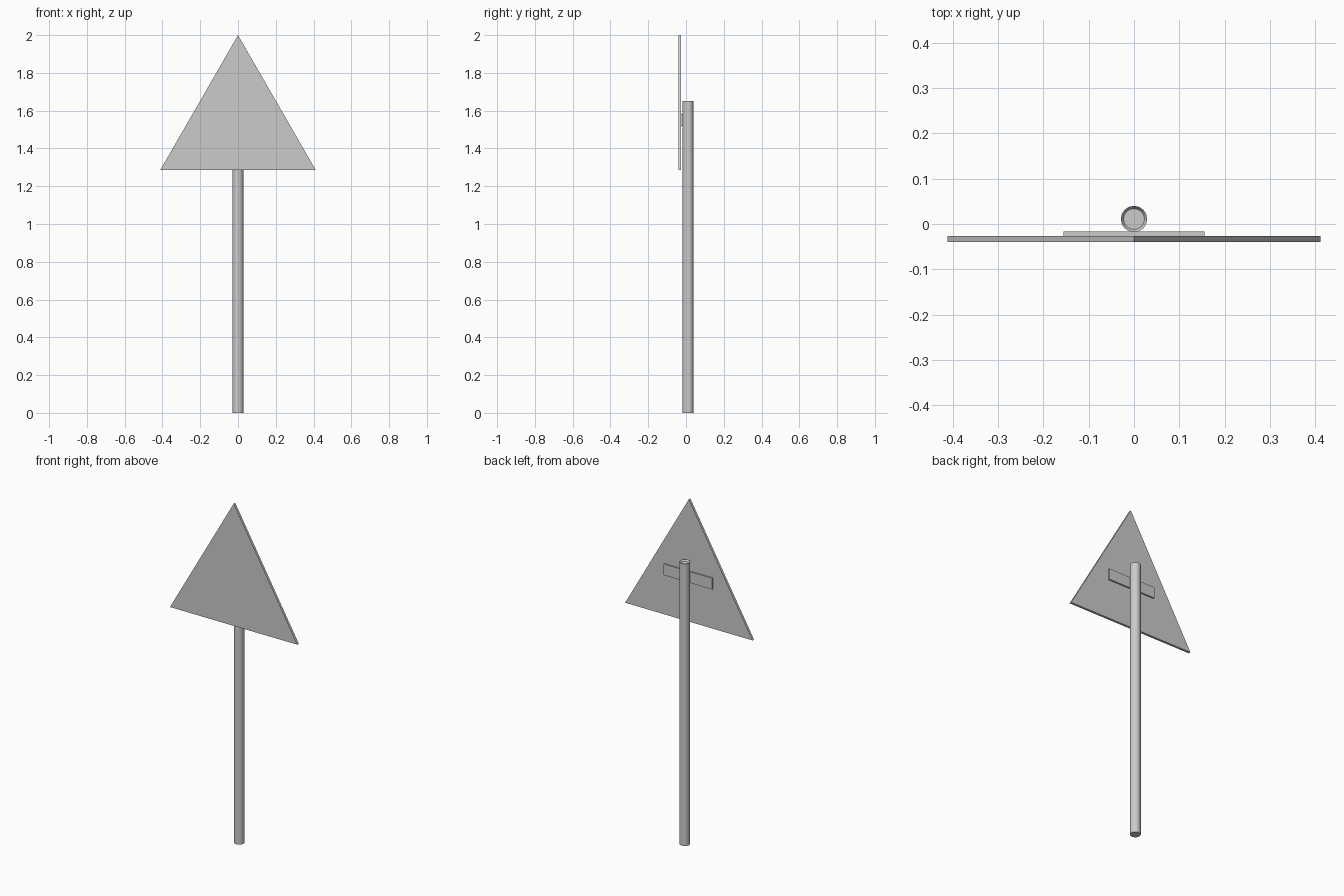
import bpy, bmesh

if "Cube" in bpy.data.objects:
    bpy.data.objects.remove(bpy.data.objects["Cube"])

def finish(name, bm):
    bmesh.ops.recalc_face_normals(bm, faces=bm.faces[:])
    mesh = bpy.data.meshes.new(name)
    bm.to_mesh(mesh)
    bm.free()
    obj = bpy.data.objects.new(name, mesh)
    bpy.context.collection.objects.link(obj)
    return obj

def slab(name, outline, y_front, y_back):
    """Extrude an x-z outline from y_front to y_back."""
    bm = bmesh.new()
    face = bm.faces.new([bm.verts.new((x, y_front, z)) for x, z in outline])
    ext = bmesh.ops.extrude_face_region(bm, geom=[face])
    verts = [g for g in ext["geom"] if isinstance(g, bmesh.types.BMVert)]
    bmesh.ops.translate(bm, verts=verts, vec=(0, y_back - y_front, 0))
    return finish(name, bm)

# triangular sign plate
slab("sign_plate", [(-0.412, 1.285), (0.412, 1.285), (0, 2.0)], -0.04, -0.026)

# flat mounting bar between plate and pole
slab("mounting_bar", [(-0.156, 1.518), (0.156, 1.518), (0.156, 1.583), (-0.156, 1.583)],
     -0.026, -0.017)

# round pole with a recessed top
bpy.ops.mesh.primitive_cylinder_add(vertices=16, radius=0.029, depth=1.65,
                                    location=(0, 0.011, 0.825))
pole = bpy.context.object
pole.name = "pole"
bm = bmesh.new()
bm.from_mesh(pole.data)
top = max(bm.faces, key=lambda f: f.calc_center_median().z)
bmesh.ops.inset_region(bm, faces=[top], thickness=0.006)
bmesh.ops.translate(bm, verts=top.verts[:], vec=(0, 0, -0.01))
bm.to_mesh(pole.data)
bm.free()
bpy.ops.object.shade_smooth_by_angle()
